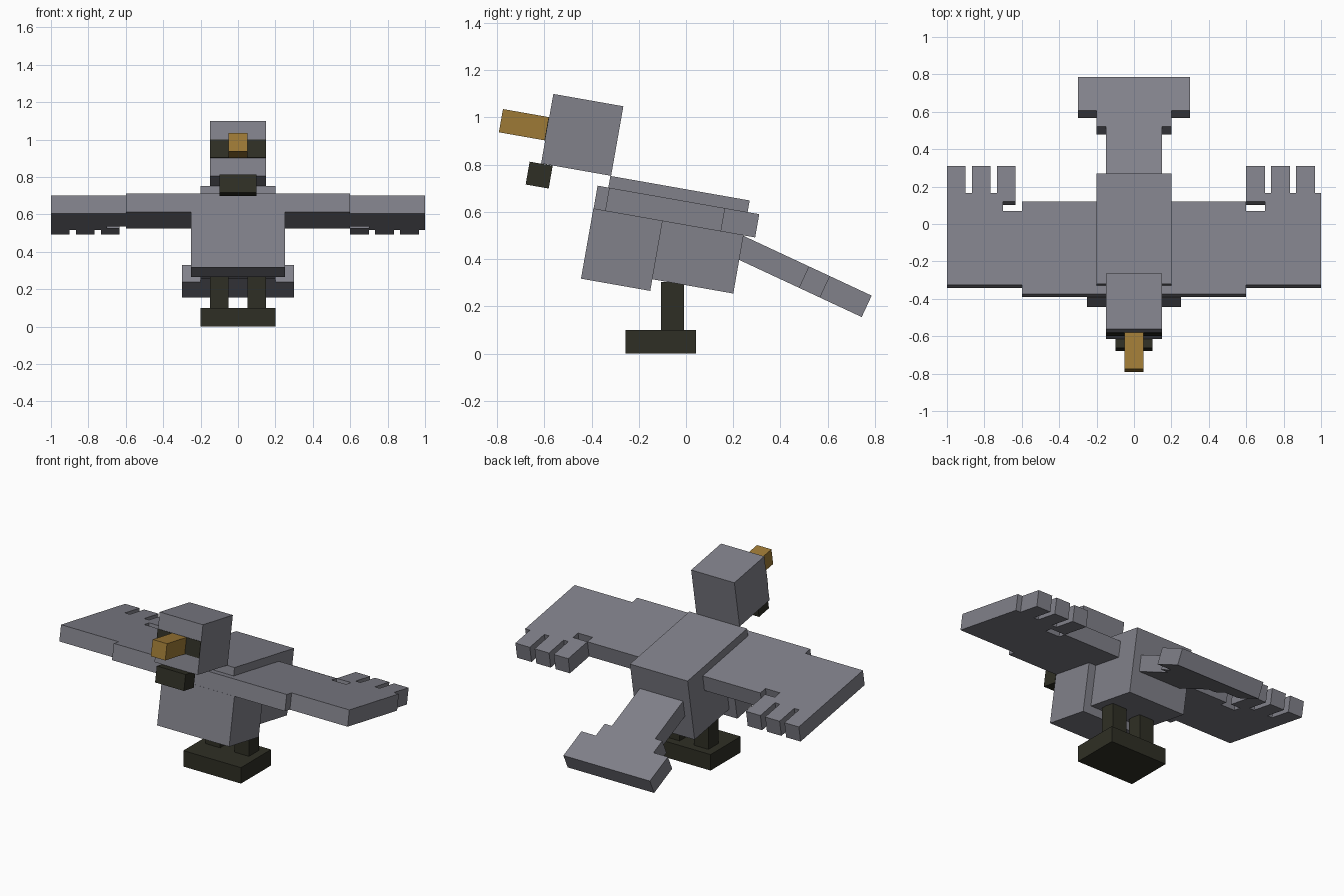
import bpy, bmesh, math

if "Cube" in bpy.data.objects:
    bpy.data.objects.remove(bpy.data.objects["Cube"])


def material(name, rgb):
    m = bpy.data.materials.new(name)
    m.diffuse_color = (*rgb, 1)
    m.use_nodes = True
    m.node_tree.nodes["Principled BSDF"].inputs["Base Color"].default_value = m.diffuse_color
    return m


GREY = material("grey_feather", (0.22, 0.22, 0.255))
DARK = material("dark_olive", (0.028, 0.028, 0.018))
GOLD = material("golden_beak", (0.34, 0.195, 0.037))


def box(name, x, y, z, mat, tilt=0):
    """Box given by its ranges, then pitched about the x axis through the origin."""
    bm = bmesh.new()
    bmesh.ops.create_cube(bm, size=1)
    for v in bm.verts:
        for i, (lo, hi) in enumerate((x, y, z)):
            v.co[i] = lo if v.co[i] < 0 else hi
    me = bpy.data.meshes.new(name)
    bm.to_mesh(me)
    bm.free()
    me.materials.append(mat)
    ob = bpy.data.objects.new(name, me)
    ob.rotation_euler.x = math.radians(-tilt)
    bpy.context.collection.objects.link(ob)
    return ob


BODY, TAIL = 10, 25    # pitch in degrees

# Torso
box("body", (-.2, .2), (-.446, .153), (.285, .685), GREY, BODY)
box("chest", (-.25, .25), (-.493, -.195), (.235, .535), GREY, BODY)

# Head, face band, beak and wattle
box("head", (-.15, .15), (-.744, -.443), (.686, .985), GREY, BODY)
box("eye_band", (-.15, .15), (-.747, -.743), (.785, .885), DARK, BODY)
box("beak", (-.05, .05), (-.943, -.744), (.785, .885), GOLD, BODY)
box("wattle", (-.1, .1), (-.793, -.694), (.587, .685), DARK, BODY)

# Wings: the inner slab spans the body, each outer part has a notch near its root
W = (.535, .635)
box("inner_wings", (-.6, .6), (-.492, .01), W, GREY, BODY)
for side, s in (("left", -1), ("right", 1)):
    def span(a, b):
        return tuple(sorted((s * a, s * b)))
    box(side + "_wing_root", span(.6, .7), (-.442, -.041), W, GREY, BODY)
    box(side + "_wing_tip", span(.7, 1), (-.442, .056), W, GREY, BODY)
    # Three feathers, spaced from the left edge of each outer wing
    for i in range(3):
        x0 = (-1 if s < 0 else .6) + i * .1333
        box(f"{side}_feather_{i + 1}", (x0, x0 + .1), (.01, .203), W, GREY, BODY)

# Tail widening in steps
T = (.4545, .5545)
for name, half, a, b in (("tail_base", .15, .01, .3155),
                         ("tail_middle", .2, .3155, .412),
                         ("tail_end", .3, .412, .609)):
    box(name, (-half, half), (a, b), T, GREY, TAIL)

# Legs and perch block
for side, x0 in (("left", -.15), ("right", .05)):
    box(side + "_leg", (x0, x0 + .1), (-.106, -.008), (.1, .302), DARK)
box("feet", (-.2, .2), (-.256, .042), (0, .1), DARK)
